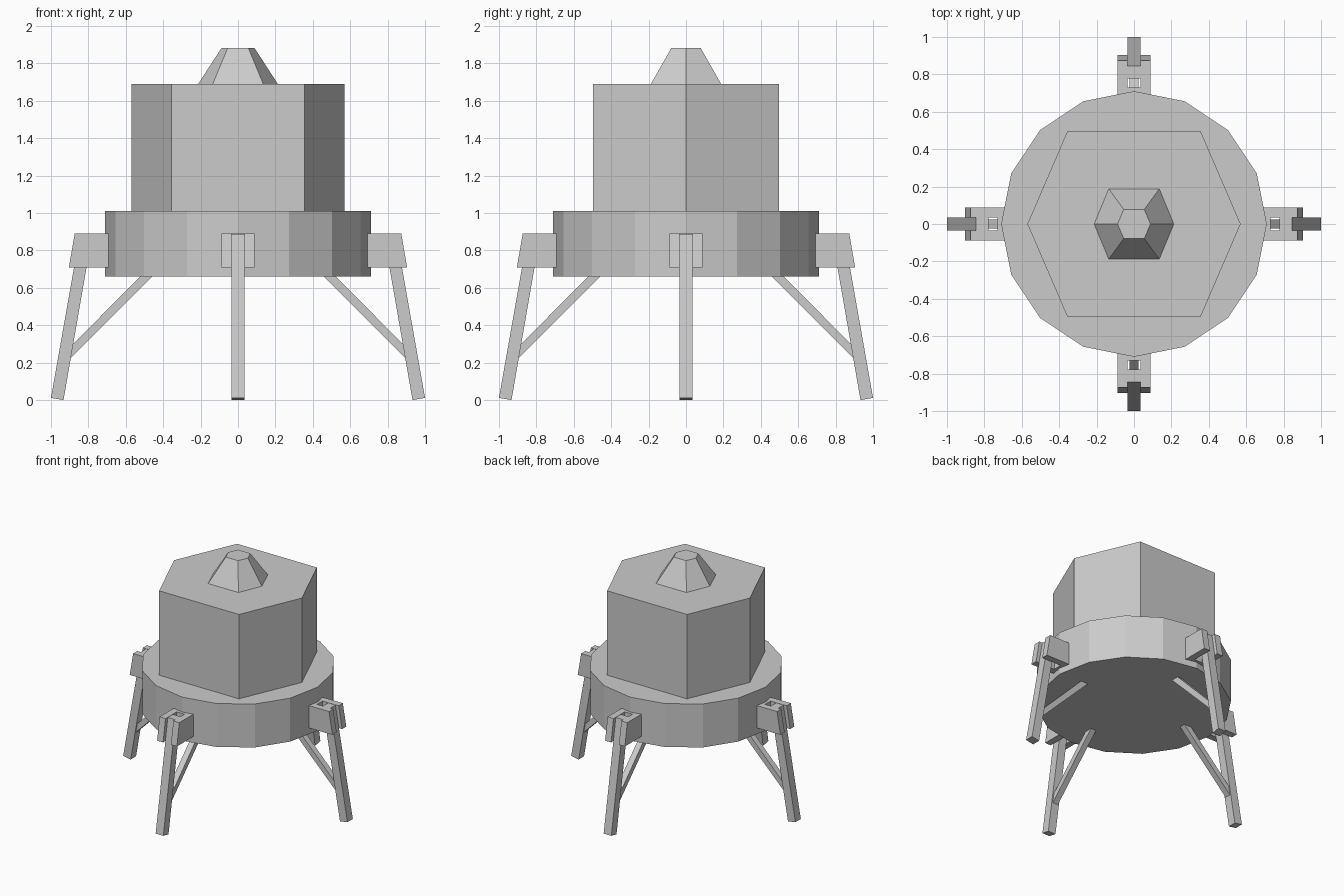
import bpy, bmesh, math
from mathutils import Matrix

if "Cube" in bpy.data.objects:
    bpy.data.objects.remove(bpy.data.objects["Cube"])


def make_object(name, bm):
    bmesh.ops.recalc_face_normals(bm, faces=bm.faces)
    mesh = bpy.data.meshes.new(name)
    bm.to_mesh(mesh)
    bm.free()
    obj = bpy.data.objects.new(name, mesh)
    bpy.context.collection.objects.link(obj)
    return obj


def loft(bm, bottom, top):
    """Closed solid between two matching loops of 3D points."""
    a = [bm.verts.new(p) for p in bottom]
    b = [bm.verts.new(p) for p in top]
    n = len(a)
    bm.faces.new(a[::-1])
    bm.faces.new(b)
    for i in range(n):
        j = (i + 1) % n
        bm.faces.new((a[i], a[j], b[j], b[i]))


def tower(name, loop, z0, z1, top_loop=None):
    bm = bmesh.new()
    loft(bm, [(x, y, z0) for x, y in loop],
         [(x, y, z1) for x, y in (top_loop or loop)])
    return make_object(name, bm)


def side_slab(name, profile, y0, y1, angle):
    """Extrude an x-z profile across y, then turn it around the z axis."""
    bm = bmesh.new()
    loft(bm, [(x, y0, z) for x, z in profile], [(x, y1, z) for x, z in profile])
    bm.transform(Matrix.Rotation(angle, 4, 'Z'))
    return make_object(name, bm)


def hexagon(rx, hx, hy):
    return [(rx, 0), (hx, hy), (-hx, hy), (-rx, 0), (-hx, -hy), (hx, -hy)]


# Body: round base, six-sided cabin and tapered cap
disc = [(0.71 * math.cos(i * math.pi / 8), 0.71 * math.sin(i * math.pi / 8))
        for i in range(16)]
tower("base_disc", disc, 0.66, 1.01)
tower("cabin", hexagon(0.57, 0.356, 0.496), 1.01, 1.69)
tower("cabin_cap", hexagon(0.213, 0.135, 0.188), 1.69, 1.883,
      hexagon(0.088, 0.055, 0.078))

# U-shaped bracket: one profile seen from above, slanted at the outer end
def bracket(name, angle):
    def outline(x):
        return [(0.67, -0.088), (x, -0.088), (x, -0.035), (0.73, -0.035),
                (0.73, 0.035), (x, 0.035), (x, 0.088), (0.67, 0.088)]
    bm = bmesh.new()
    loft(bm, [(x, y, 0.71) for x, y in outline(0.904)],
         [(x, y, 0.89) for x, y in outline(0.873)])
    bm.transform(Matrix.Rotation(angle, 4, 'Z'))
    return make_object(name, bm)


# Four legs, each with its bracket and diagonal strut
leg = [(0.933, 0.0), (1.0, 0.012), (0.845, 0.888), (0.779, 0.888)]
strut = [(0.44, 0.68), (0.505, 0.68), (0.9, 0.28), (0.91, 0.21)]
for i, side in enumerate(("right", "back", "left", "front")):
    a = i * math.pi / 2
    bracket(side + "_leg_bracket", a)
    side_slab(side + "_leg", leg, -0.034, 0.034, a)
    side_slab(side + "_strut", strut, -0.024, 0.024, a)
